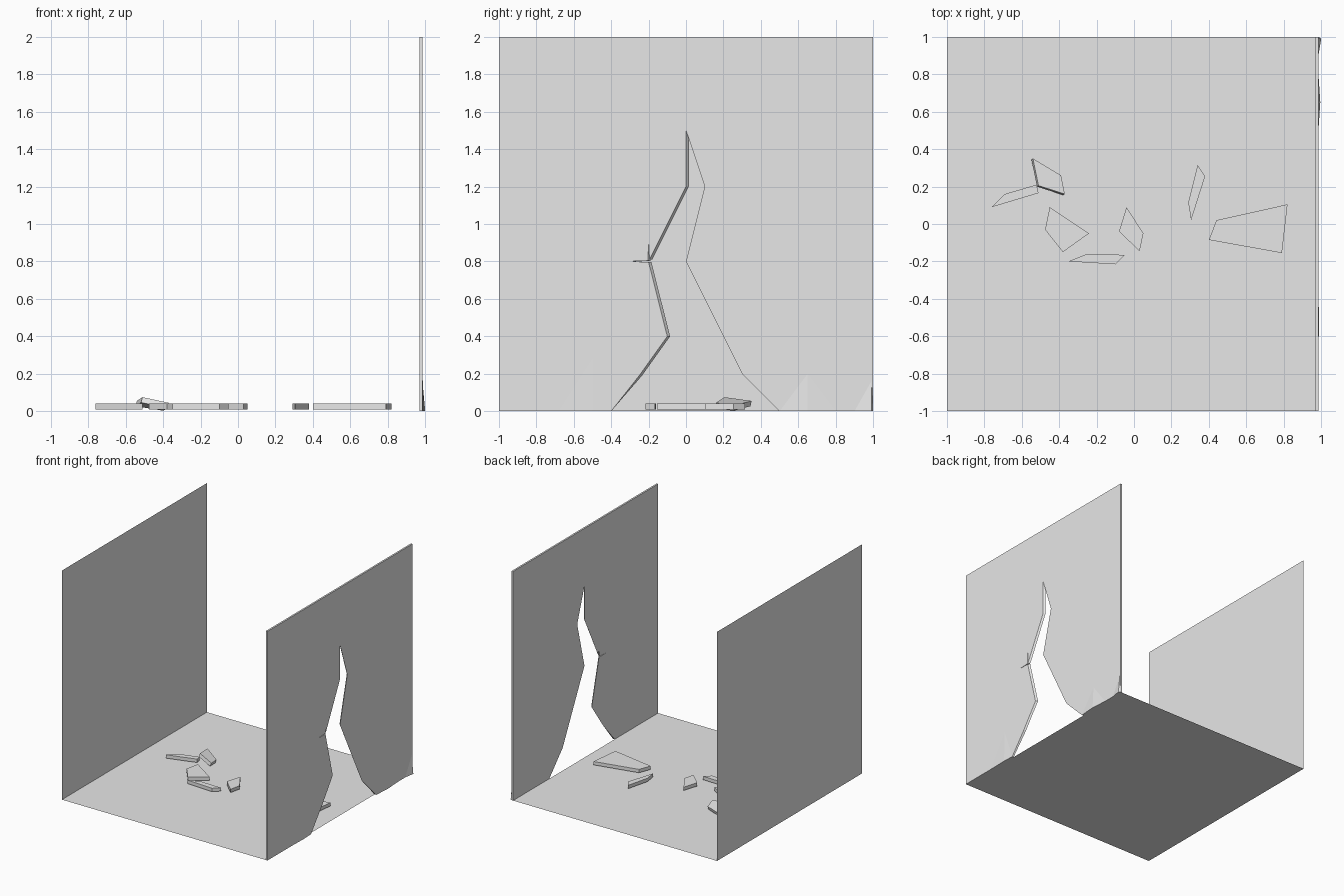
import bpy
import bmesh
from mathutils import Vector

cube = bpy.data.objects.get("Cube")
if cube:
    bpy.data.objects.remove(cube, do_unlink=True)

grey = bpy.data.materials.new("plain_grey")
grey.use_nodes = True
grey.diffuse_color = (0.8, 0.8, 0.8, 1)
grey.node_tree.nodes["Principled BSDF"].inputs["Base Color"].default_value = (0.8, 0.8, 0.8, 1)


def finish(name, bm):
    if len(bm.faces) > 1:
        bmesh.ops.recalc_face_normals(bm, faces=bm.faces)
    mesh = bpy.data.meshes.new(name)
    bm.to_mesh(mesh)
    bm.free()
    mesh.materials.append(grey)
    obj = bpy.data.objects.new(name, mesh)
    bpy.context.collection.objects.link(obj)
    return obj


def loft(name, first, second):
    """Solid between two matching outlines."""
    bm = bmesh.new()
    a = [bm.verts.new(p) for p in first]
    b = [bm.verts.new(p) for p in second]
    bm.faces.new(a)
    bm.faces.new(b[::-1])
    for i in range(len(a)):
        j = (i + 1) % len(a)
        bm.faces.new((a[i], b[i], b[j], a[j]))
    return finish(name, bm)


def sheet(name, points):
    bm = bmesh.new()
    bm.faces.new([bm.verts.new(p) for p in points])
    return finish(name, bm)


# Floor and intact wall are single sheets
INNER, OUTER = 0.97, 0.985
sheet("floor", [(-1, -1, 0), (INNER, -1, 0), (INNER, 1, 0), (-1, 1, 0)])
sheet("intact_wall", [(-1, -1, 0), (-1, 1, 0), (-1, 1, 2), (-1, -1, 2)])

# Broken wall: the crack (y, z) runs up one edge, with two hairline slits, and down the other
crack = [(-0.4, 0), (-0.25, 0.19), (-0.1, 0.4), (-0.2, 0.797), (-0.31, 0.8), (-0.203, 0.804),
         (-0.2, 0.91), (-0.195, 0.81), (0, 1.2), (0, 1.5),
         (0.1, 1.2), (0, 0.8), (0.3, 0.2), (0.5, 0)]
border = [(1, 0), (1, 2), (-1, 2), (-1, 0)]
outside = [(OUTER, y, z) for y, z in crack + border]
inside = [(INNER, y + (0.015 if z > 0 else 0), z) for y, z in crack]
inside += [(INNER, y, z) for y, z in border]
loft("broken_wall", outside, inside)


# Slight bulges of broken plaster along the outer foot of the wall
def bulge(name, y0, y1, peak, top, depth):
    bm = bmesh.new()
    corners = [bm.verts.new(p) for p in ((OUTER, y0, 0), (OUTER, y1, 0), (OUTER, peak, top))]
    tip = bm.verts.new((OUTER + depth, peak, 0))
    bm.faces.new(corners)
    for i in range(3):
        bm.faces.new((corners[i], corners[(i + 1) % 3], tip))
    finish(name, bm)


bulge("corner_bulge", 0.9, 1.0, 0.99, 0.16, 0.015)
bulge("crack_bulge", 0.5, 0.8, 0.65, 0.2, 0.01)
bulge("front_bulge", -0.68, -0.4, -0.5, 0.28, 0.004)

# Flat wall fragments lying on the floor
fragments = {
    "long_fragment": [(-0.76, 0.09), (-0.69, 0.16), (-0.52, 0.21), (-0.51, 0.165)],
    "middle_fragment": [(-0.45, 0.09), (-0.24, -0.05), (-0.38, -0.15), (-0.475, -0.03)],
    "front_fragment": [(-0.35, -0.2), (-0.25, -0.16), (-0.05, -0.165), (-0.1, -0.215)],
    "small_fragment": [(-0.04, 0.09), (0.05, -0.05), (0.03, -0.145), (-0.08, -0.04)],
    "narrow_fragment": [(0.34, 0.315), (0.38, 0.255), (0.305, 0.02), (0.29, 0.115)],
    "large_fragment": [(0.82, 0.105), (0.79, -0.155), (0.4, -0.085), (0.44, 0.02)],
}
for name, outline in fragments.items():
    loft(name, [(x, y, 0.01) for x, y in outline], [(x, y, 0.04) for x, y in outline])

# One fragment leans on its neighbour
slope_x, slope_y = 0.277, 0.195
normal = Vector((slope_x, slope_y, 1)).normalized()
tilted = [(-0.54, 0.35), (-0.39, 0.26), (-0.37, 0.16), (-0.51, 0.205)]
upper = [Vector((x, y, 0.075 - slope_x * (x + 0.51) - slope_y * (y - 0.205))) for x, y in tilted]
loft("leaning_fragment", [p - normal * 0.03 for p in upper], upper)
